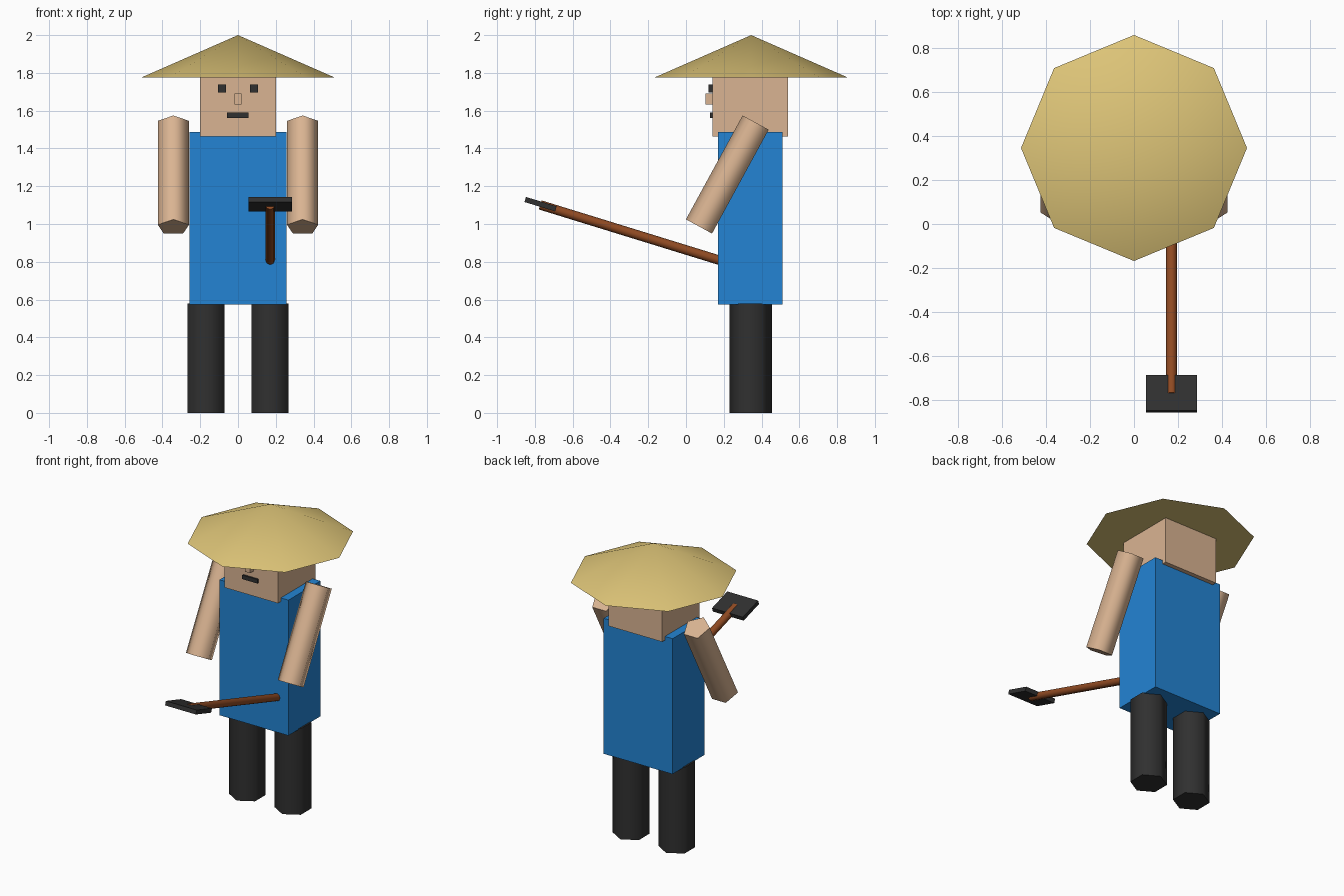
import bpy, bmesh, math
from mathutils import Matrix, Vector

if "Cube" in bpy.data.objects:
    bpy.data.objects.remove(bpy.data.objects["Cube"])


def material(name, r, g, b):
    m = bpy.data.materials.new(name)
    lin = [((c / 255 + 0.055) / 1.055) ** 2.4 for c in (r, g, b)]
    m.diffuse_color = (*lin, 1)
    m.use_nodes = True
    m.node_tree.nodes["Principled BSDF"].inputs["Base Color"].default_value = m.diffuse_color
    return m


SKIN = material("skin", 218, 180, 146)
BLUE = material("blue shirt", 35, 132, 212)
BLACK = material("charcoal", 48, 48, 48)
STRAW = material("straw", 222, 197, 120)
WOOD = material("wood", 145, 75, 35)


def finish(name, bm, mat, smooth=False):
    mesh = bpy.data.meshes.new(name)
    bm.to_mesh(mesh)
    bm.free()
    obj = bpy.data.objects.new(name, mesh)
    bpy.context.collection.objects.link(obj)
    mesh.materials.append(mat)
    if smooth:
        bpy.ops.object.select_all(action='DESELECT')
        obj.select_set(True)
        bpy.context.view_layer.objects.active = obj
        bpy.ops.object.shade_smooth_by_angle(angle=math.radians(75))
    return obj


def box(name, x, y, z, mat, tilt=0):
    """Box spanning the given (low, high) ranges, tilted about x at its centre."""
    bm = bmesh.new()
    bmesh.ops.create_cube(bm, size=1)
    spans = (x, y, z)
    centre = [(a + b) / 2 for a, b in spans]
    size = [b - a for a, b in spans]
    mtx = (Matrix.Translation(centre) @ Matrix.Rotation(tilt, 4, 'X')
           @ Matrix.Diagonal((*size, 1)))
    bmesh.ops.transform(bm, matrix=mtx, verts=bm.verts)
    return finish(name, bm, mat)


def rod(name, start, end, r1, r2, sides, mat, spin=0):
    """Capped prism or cone from start to end, lying in a plane of constant x."""
    a, b = Vector(start), Vector(end)
    d = b - a
    bm = bmesh.new()
    bmesh.ops.create_cone(bm, cap_ends=True, segments=sides,
                          radius1=r1, radius2=r2, depth=d.length)
    bmesh.ops.remove_doubles(bm, verts=bm.verts, dist=1e-5)
    mtx = (Matrix.Translation((a + b) / 2)
           @ Matrix.Rotation(math.atan2(-d.y, d.z), 4, 'X')
           @ Matrix.Rotation(spin, 4, 'Z'))
    bmesh.ops.transform(bm, matrix=mtx, verts=bm.verts)
    return finish(name, bm, mat, smooth=True)


# Body and head
box("torso", (-0.257, 0.257), (0.17, 0.51), (0.575, 1.488), BLUE)
box("head", (-0.2, 0.2), (0.14, 0.54), (1.463, 1.863), SKIN)

# Wide straw hat
rod("hat", (0, 0.345, 1.775), (0, 0.345, 2.0), 0.513, 0, 8, STRAW)

# Face
box("nose", (-0.019, 0.019), (0.102, 0.15), (1.632, 1.69), SKIN)
box("mouth", (-0.058, 0.056), (0.128, 0.15), (1.562, 1.589), BLACK)

# Paired parts: eyes, six-sided legs, five-sided arms swung forward
for side, s in (("left", 1), ("right", -1)):
    box(side + "_eye", (s * 0.084 - 0.021, s * 0.084 + 0.021),
        (0.12, 0.15), (1.697, 1.738), BLACK)
    rod(side + "_leg", (s * 0.17, 0.342, 0), (s * 0.17, 0.342, 0.58),
        0.113, 0.113, 6, BLACK)
    rod(side + "_arm", (s * 0.342, 0.076, 0.983), (s * 0.342, 0.376, 1.533),
        0.0868, 0.0868, 5, SKIN, spin=math.pi)

# Hoe: wooden handle and tilted blade
rod("hoe_handle", (0.17, 0.22, 0.795), (0.17, -0.772, 1.101),
    0.025, 0.025, 8, WOOD)
box("hoe_blade", (0.055, 0.285), (-0.855, -0.685), (1.091, 1.119),
    BLACK, tilt=-math.radians(17))
